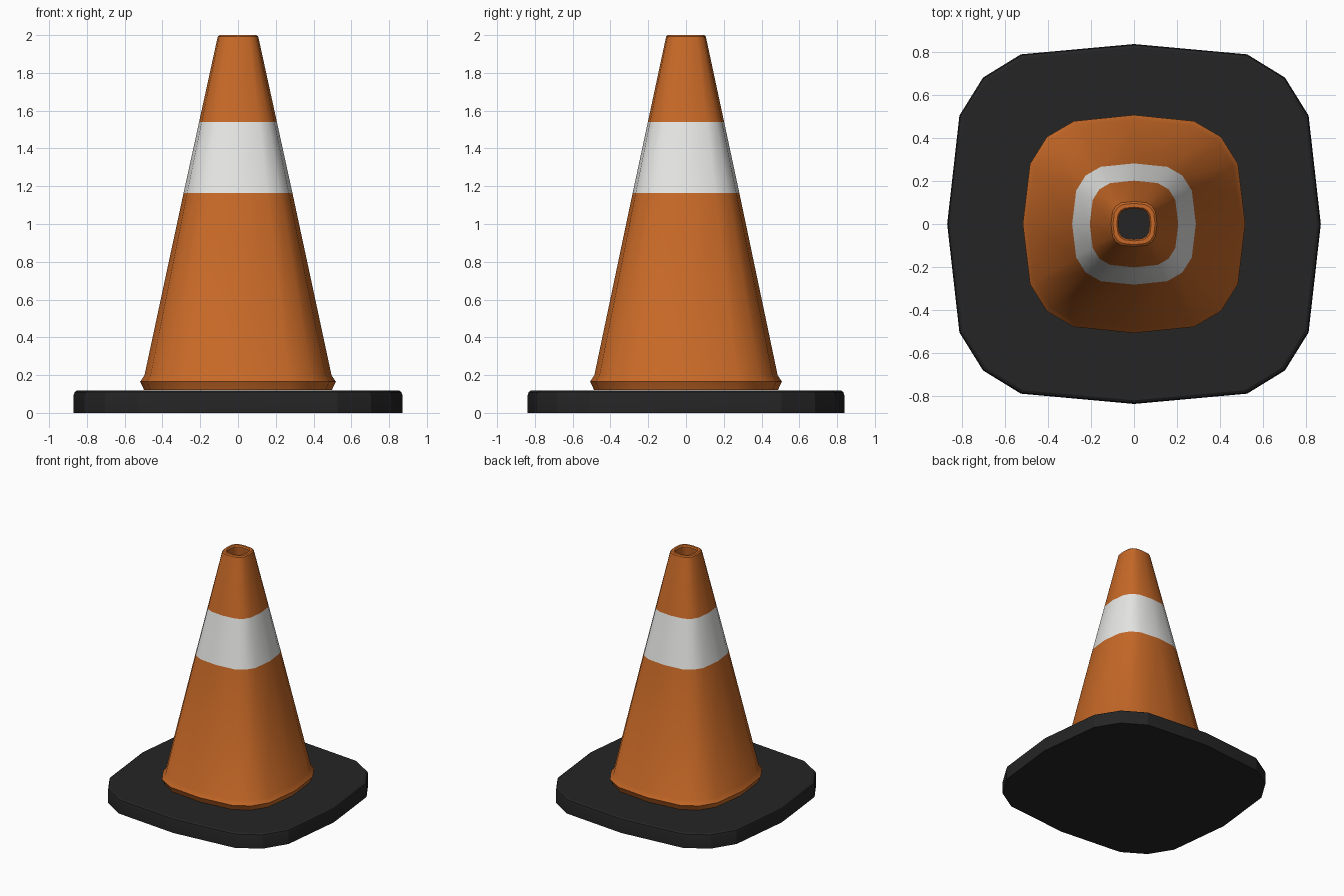
import bpy, bmesh, math

if "Cube" in bpy.data.objects:
    bpy.data.objects.remove(bpy.data.objects["Cube"])


def material(name, rgb):
    m = bpy.data.materials.new(name)
    m.diffuse_color = (*rgb, 1)
    m.use_nodes = True
    m.node_tree.nodes["Principled BSDF"].inputs["Base Color"].default_value = m.diffuse_color
    return m


orange = material("orange", (0.57, 0.14, 0.02))
white = material("white", (0.8, 0.8, 0.79))
black = material("black", (0.018, 0.018, 0.018))


def outline(quarter):
    """Mirror a quarter outline (+x axis to +y axis) into a closed 16-point loop."""
    q = quarter
    return (q[:-1] + [(-x, y) for x, y in q[:0:-1]]
            + [(-x, -y) for x, y in q[:-1]] + [(x, -y) for x, y in q[:0:-1]])


def loft(name, shape, rings, mats, angle, mat_rule=None, closed=False):
    """Stack scaled copies of the outline; cap the ends or join them up."""
    bm = bmesh.new()
    loops = [[bm.verts.new((x * s, y * s, z)) for x, y in shape] for s, z in rings]
    pairs = list(zip(loops, loops[1:]))
    if closed:
        pairs.append((loops[-1], loops[0]))
    else:
        bm.faces.new(loops[0])
        bm.faces.new(loops[-1])
    n = len(shape)
    for i, (a, b) in enumerate(pairs):
        for k in range(n):
            f = bm.faces.new((a[k], a[(k + 1) % n], b[(k + 1) % n], b[k]))
            f.material_index = mat_rule(i) if mat_rule else 0
    bmesh.ops.recalc_face_normals(bm, faces=bm.faces)
    me = bpy.data.meshes.new(name)
    bm.to_mesh(me)
    bm.free()
    for m in mats:
        me.materials.append(m)
    ob = bpy.data.objects.new(name, me)
    bpy.context.collection.objects.link(ob)
    bpy.ops.object.select_all(action='DESELECT')
    ob.select_set(True)
    bpy.context.view_layer.objects.active = ob
    bpy.ops.object.shade_smooth_by_angle(angle=math.radians(angle))
    return ob


# Rounded-square rubber base
base_shape = outline([(0.87, 0), (0.813, 0.505), (0.703, 0.682), (0.527, 0.79), (0, 0.838)])
loft("base", base_shape, [(1, 0), (1, 0.095), (0.994, 0.11), (0.98, 0.118)], [black], 22)

# Hollow cone: foot lip, tapered wall, stripe, rounded rim, inner wall
cone_shape = outline([(1, 0), (0.935, 0.54), (0.783, 0.783), (0.54, 0.925), (0, 0.98)])
cone_rings = [(0.497, 0.12), (0.505, 0.14), (0.518, 0.165), (0.495, 0.2),
              (0.288, 1.165), (0.206, 1.54), (0.111, 1.975), (0.107, 1.992),
              (0.098, 2.0), (0.08, 2.0), (0.073, 1.99), (0.075, 1.96), (0.47, 0.12)]
loft("cone", cone_shape, cone_rings, [orange, white], 30,
     mat_rule=lambda i: 1 if i == 4 else 0, closed=True)
